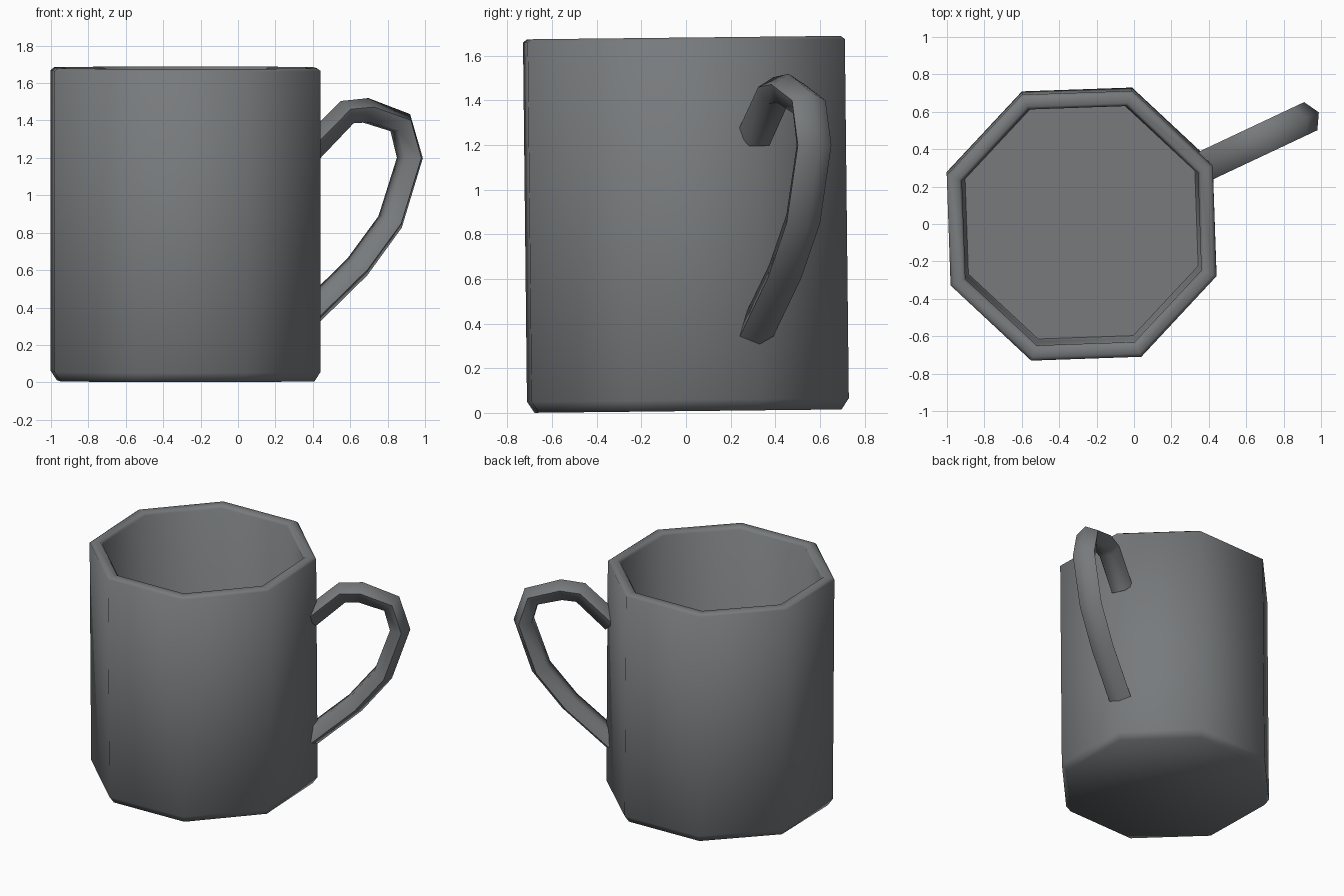
import bpy, bmesh, math
from mathutils import Vector, Matrix

if "Cube" in bpy.data.objects:
    bpy.data.objects.remove(bpy.data.objects["Cube"])

CX = -0.28                       # mug axis
TILT = Matrix.Translation((CX, 0.009, 0.008)) @ Matrix.Rotation(0.011, 4, 'X')

grey = bpy.data.materials.new("slate grey")
grey.diffuse_color = (0.185, 0.195, 0.203, 1)
grey.use_nodes = True
grey.node_tree.nodes["Principled BSDF"].inputs["Base Color"].default_value = grey.diffuse_color


def loft(name, rings, angle):
    """Skin a list of vertex rings, cap both ends and smooth."""
    bm = bmesh.new()
    loops = [[bm.verts.new(p) for p in ring] for ring in rings]
    n = len(loops[0])
    for a, b in zip(loops, loops[1:]):
        for i in range(n):
            j = (i + 1) % n
            bm.faces.new((a[i], a[j], b[j], b[i]))
    bm.faces.new(loops[0][::-1])
    bm.faces.new(loops[-1])
    bmesh.ops.recalc_face_normals(bm, faces=bm.faces)
    me = bpy.data.meshes.new(name)
    bm.to_mesh(me)
    bm.free()
    ob = bpy.data.objects.new(name, me)
    bpy.context.collection.objects.link(ob)
    me.materials.append(grey)
    bpy.ops.object.select_all(action='DESELECT')
    ob.select_set(True)
    bpy.context.view_layer.objects.active = ob
    bpy.ops.object.shade_smooth_by_angle(angle=math.radians(angle))
    return ob


# Octagonal cup: outer wall, rounded rim, inner wall and floor
profile = [(0.735, 0.0), (0.77, 0.05), (0.77, 1.66), (0.75, 1.674),
           (0.70, 1.674), (0.683, 1.655), (0.68, 0.10), (0.665, 0.07)]
turn = math.radians(24.5)
rings = []
for r, z in profile:
    rings.append([TILT @ Vector((r * math.cos(turn + k * math.pi / 4),
                                 r * math.sin(turn + k * math.pi / 4), z))
                  for k in range(8)])
loft("cup", rings, 60)

# Handle: flattened five-sided tube along a path (front-view x, z)
path = [(0.38, 1.24), (0.575, 1.44), (0.69, 1.45), (0.875, 1.385),
        (0.925, 1.2), (0.82, 0.86), (0.645, 0.62), (0.38, 0.36)]
section = [(0.07, 0), (0.022, 0.083), (-0.06, 0.05), (-0.06, -0.05), (0.022, -0.083)]
ang = math.radians(25.2)
out = Vector((math.cos(ang), math.sin(ang), 0))
side = Vector((-math.sin(ang), math.cos(ang), 0))
pts = [Vector(((x - CX) / math.cos(ang), z)) for x, z in path]
rings = []
for i, p in enumerate(pts):
    before = (p - pts[i - 1]).normalized() if i else None
    after = (pts[i + 1] - p).normalized() if i < len(pts) - 1 else None
    d = ((before or after) + (after or before)).normalized()
    nrm = Vector((-d.y, d.x))    # points away from the handle opening
    ring = []
    for a, t in section:
        q = p + nrm * a
        ring.append(Vector((CX, 0, 0)) + out * q.x + side * t + Vector((0, 0, q.y)))
    rings.append(ring)
loft("handle", rings, 80)
